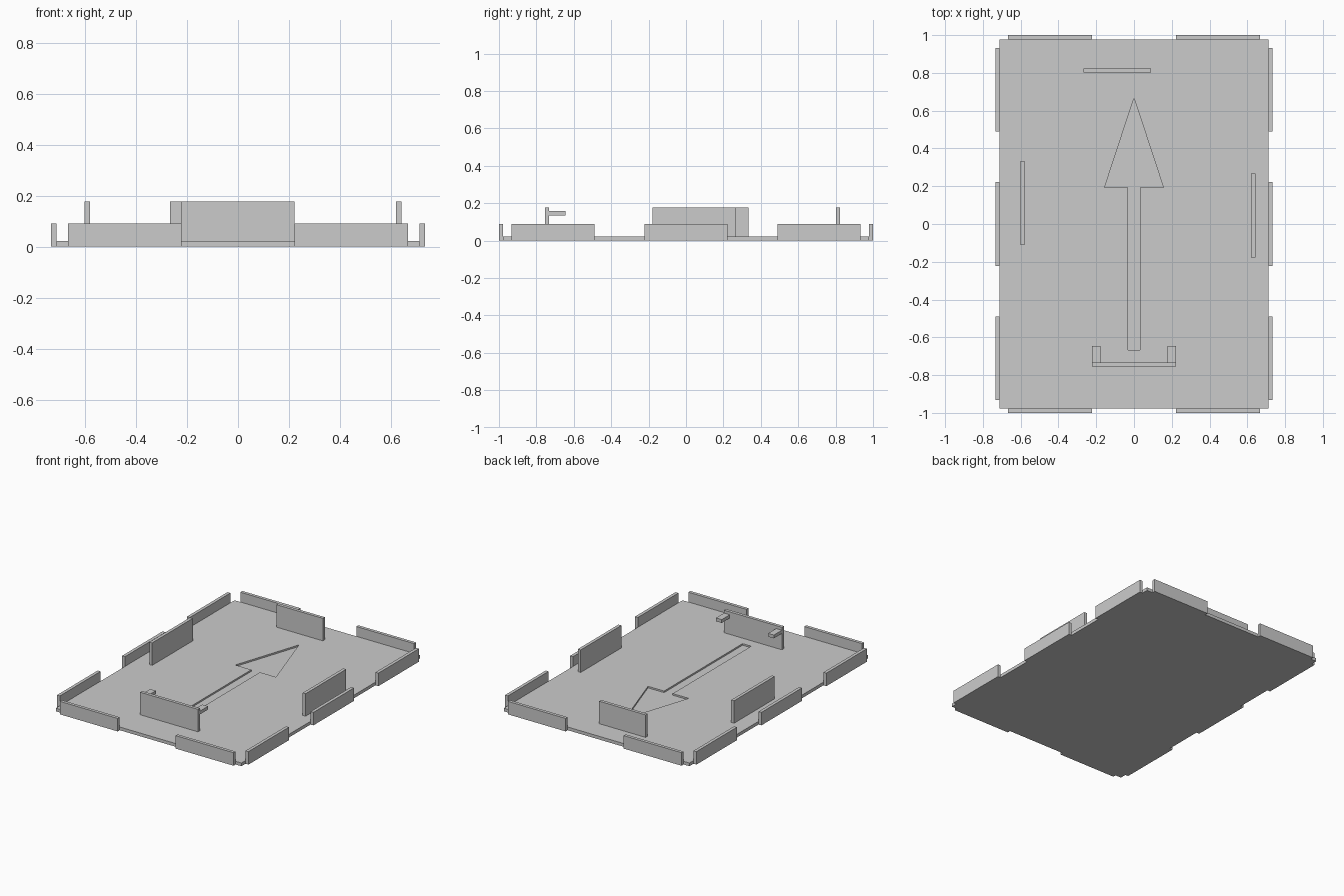
import bpy
import bmesh

old = bpy.data.objects.get("Cube")
if old:
    bpy.data.objects.remove(old, do_unlink=True)

grey = bpy.data.materials.new("plain_grey")
grey.use_nodes = True
grey.diffuse_color = (0.6, 0.6, 0.6, 1)
grey.node_tree.nodes["Principled BSDF"].inputs["Base Color"].default_value = (0.6, 0.6, 0.6, 1)


def prism(name, outline, z0, z1):
    """Extrude a flat outline from z0 up to z1."""
    bm = bmesh.new()
    face = bm.faces.new([bm.verts.new((x, y, z0)) for x, y in outline])
    side = bmesh.ops.extrude_face_region(bm, geom=[face])["geom"]
    for v in side:
        if isinstance(v, bmesh.types.BMVert):
            v.co.z = z1
    bmesh.ops.recalc_face_normals(bm, faces=bm.faces)
    mesh = bpy.data.meshes.new(name)
    bm.to_mesh(mesh)
    bm.free()
    mesh.materials.append(grey)
    obj = bpy.data.objects.new(name, mesh)
    bpy.context.collection.objects.link(obj)
    return obj


def box(name, x0, x1, y0, y1, z0, z1):
    return prism(name, [(x0, y0), (x1, y0), (x1, y1), (x0, y1)], z0, z1)


T = 0.0222              # thickness of sheet and walls
W, L = 0.711, 0.978     # half width and half length of the floor
H = 0.222               # half length of a wall panel
RIM, TOP = 0.09, 0.178  # heights of rim panels and inner walls

# Floor with an engraved arrow
floor = box("floor", -W, W, -L, L, 0, T)
half = [(0.033, -0.667), (0.033, 0.193), (0.156, 0.193)]
outline = half + [(0, 0.667)] + [(-x, y) for x, y in reversed(half)]
cutter = prism("arrow_cutter", outline, T / 2, 2 * T)
cut = floor.modifiers.new("arrow_recess", 'BOOLEAN')
cut.operation = 'DIFFERENCE'
cut.solver = 'EXACT'
cut.object = cutter
bpy.context.view_layer.objects.active = floor
bpy.ops.object.modifier_apply(modifier=cut.name)
bpy.data.objects.remove(cutter, do_unlink=True)

# Low rim panels: three along each side, two at each end
for s, side in ((1, "left"), (-1, "right")):
    x0, x1 = sorted((s * W, s * (W + T)))
    for i, place in ((-1, "front"), (0, "middle"), (1, "back")):
        y = i * W
        box(f"{side}_{place}_rim_panel", x0, x1, y - H, y + H, 0, RIM)
    for e, end in ((-1, "front"), (1, "back")):
        y0, y1 = sorted((e * L, e * (L + T)))
        x = s * 2 * H
        box(f"{end}_{side}_end_panel", x - H, x + H, y0, y1, 0, RIM)

# Tall inner walls
box("front_wall", -H, H, -0.755, -0.733, T, TOP)
box("back_wall", -0.267, 0.089, 0.802, 0.824, T, TOP)
box("right_wall", -0.602, -0.58, -0.111, 0.333, T, TOP)
box("left_wall", 0.62, 0.642, -0.178, 0.267, T, TOP)

# Small tabs behind the front wall
for s, side in ((1, "left"), (-1, "right")):
    x0, x1 = sorted((s * 0.178, s * H))
    box(f"{side}_tab", x0, x1, -0.733, -0.645, 0.135, 0.158)
